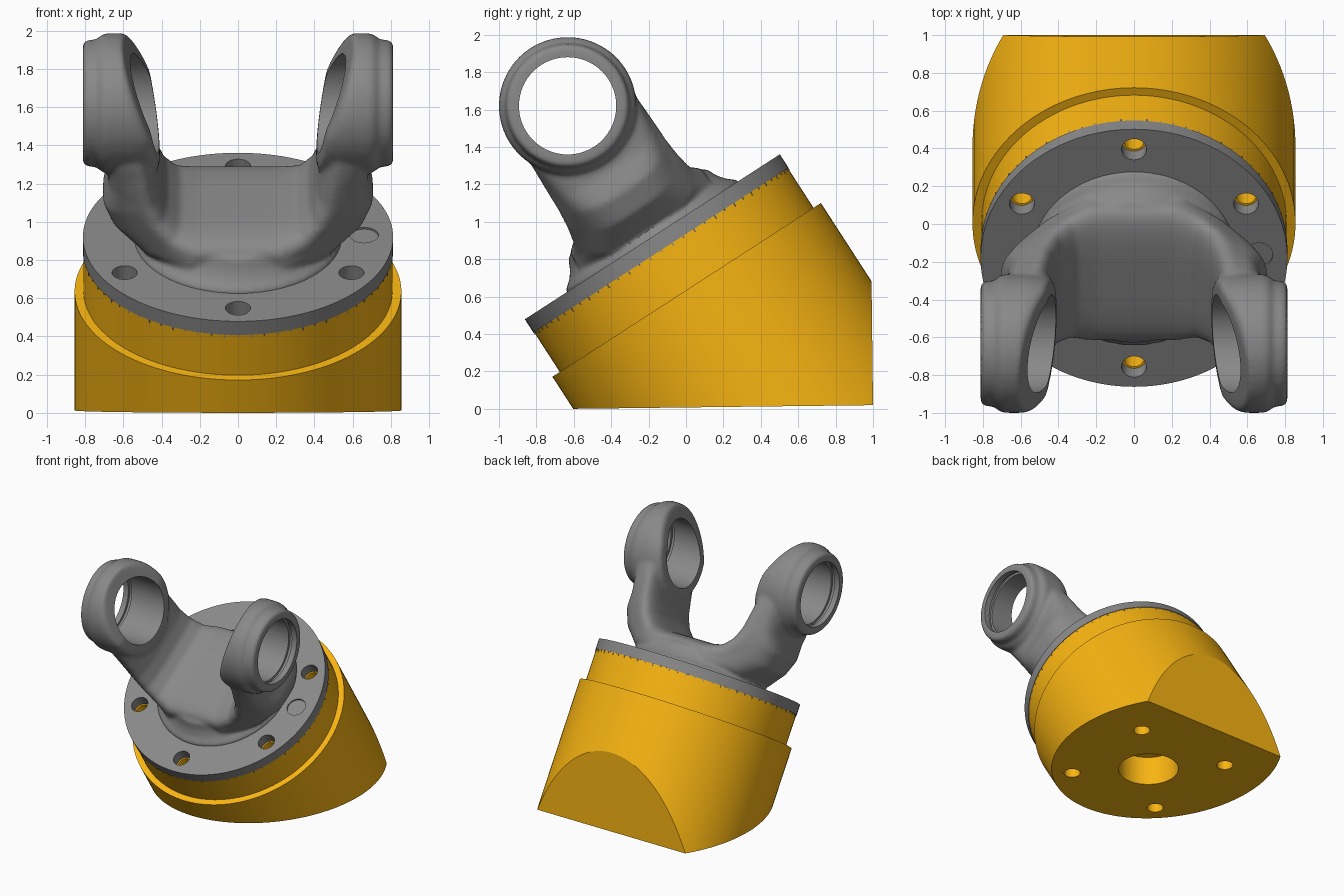
import bpy, bmesh
from math import sin, cos, pi, radians
from mathutils import Matrix

if "Cube" in bpy.data.objects:
    bpy.data.objects.remove(bpy.data.objects["Cube"])

T = Matrix.Translation
TILT = T((0, -0.18, 0.92)) @ Matrix.Rotation(radians(32.9), 4, 'X')   # joint axis frame
BASE = T((0, 1.0, 0.02)) @ Matrix.Rotation(radians(0.7), 4, 'X')      # bottom/back planes

yellow = bpy.data.materials.new("yellow_paint")
yellow.diffuse_color = (0.94, 0.46, 0.006, 1)
yellow.use_nodes = True
yellow.node_tree.nodes["Principled BSDF"].inputs["Base Color"].default_value = yellow.diffuse_color
grey = bpy.data.materials.new("dark_grey_steel")
grey.diffuse_color = (0.25, 0.25, 0.25, 1)
grey.use_nodes = True
grey.node_tree.nodes["Principled BSDF"].inputs["Base Color"].default_value = grey.diffuse_color


def add(name, bm, mat=None):
    bmesh.ops.recalc_face_normals(bm, faces=bm.faces)
    me = bpy.data.meshes.new(name)
    bm.to_mesh(me)
    bm.free()
    ob = bpy.data.objects.new(name, me)
    bpy.context.collection.objects.link(ob)
    if mat:
        me.materials.append(mat)
    return ob


def lathe(bm, profile, matrix, steps=96):
    """Revolve (radius, height) points about local z, then place with matrix."""
    part = bmesh.new()
    vs = [part.verts.new((r, 0, h)) for r, h in profile]
    es = [part.edges.new(p) for p in zip(vs, vs[1:])]
    bmesh.ops.spin(part, geom=vs + es, cent=(0, 0, 0), axis=(0, 0, 1),
                   angle=2 * pi, steps=steps)
    bmesh.ops.remove_doubles(part, verts=part.verts, dist=1e-5)
    bmesh.ops.transform(part, matrix=matrix, verts=part.verts)
    bmesh.ops.recalc_face_normals(part, faces=part.faces)
    me = bpy.data.meshes.new("tmp")
    part.to_mesh(me)
    part.free()
    bm.from_mesh(me)
    bpy.data.meshes.remove(me)


def drum(bm, r, z0, z1, matrix, steps=96):
    lathe(bm, [(0, z0), (r, z0), (r, z1), (0, z1)], matrix, steps)


def apply_mod(ob, kind, **props):
    m = ob.modifiers.new(kind, kind)
    for k, v in props.items():
        setattr(m, k, v)
    bpy.context.view_layer.objects.active = ob
    bpy.ops.object.modifier_apply(modifier=m.name)


def boolean(ob, bm, op='DIFFERENCE'):
    # cutter shares the target's material so cut faces keep its colour
    cutter = add("cutter", bm, ob.data.materials[0])
    cutter.hide_render = True
    apply_mod(ob, 'BOOLEAN', object=cutter, operation=op, solver='EXACT')
    bpy.data.objects.remove(cutter)


def smooth(ob, angle=25):
    bpy.ops.object.select_all(action='DESELECT')
    ob.select_set(True)
    bpy.context.view_layer.objects.active = ob
    bpy.ops.object.shade_smooth_by_angle(angle=radians(angle))


BOLTS = [TILT @ T((0.685 * cos(a), 0.685 * sin(a), 0))
         for a in (radians(30 + 60 * k) for k in range(6))]

# Yellow wedge housing: stepped drum trimmed by the floor and back planes
bm = bmesh.new()
lathe(bm, [(0, -0.085), (0.808, -0.085), (0.808, -0.338), (0.855, -0.338),
           (0.855, -2.2), (0, -2.2)], TILT, 128)
housing = add("housing", bm, yellow)
bm = bmesh.new()
bmesh.ops.create_cube(bm, size=4, matrix=BASE @ T((0, -2, 2)))
boolean(housing, bm, 'INTERSECT')

# Centre bore and mounting holes in the underside, bolt holes in the tilted face
bm = bmesh.new()
drum(bm, 0.24, -0.1, 0.25, BASE @ T((0, -0.82, 0)), 64)
for x in (-0.434, 0.434):
    for y in (-0.434, 0.434):
        drum(bm, 0.065, -0.1, 0.25, BASE @ T((x, y - 0.82, 0)), 32)
for b in BOLTS:
    drum(bm, 0.055, -0.3, 0, b, 32)
boolean(housing, bm)
smooth(housing)

# Grey flange with six bolt holes and a shallow round mark
bm = bmesh.new()
drum(bm, 0.812, -0.085, 0, TILT, 128)
flange = add("flange", bm, grey)
bm = bmesh.new()
for b in BOLTS:
    drum(bm, 0.066, -0.2, 0.1, b, 32)
drum(bm, 0.075, -0.012, 0.1, TILT @ T((0.66, 0.02, 0)), 32)
boolean(flange, bm)
smooth(flange)

# Fine graduation ticks around the flange's lower edge
bm = bmesh.new()
for k in range(72):
    h = 0.02 if k % 2 else 0.012
    bmesh.ops.create_cube(bm, size=1, matrix=TILT @ Matrix.Rotation(radians(5 * k), 4, 'Z')
                          @ T((0.808, 0, -0.085 - h / 2)) @ Matrix.Diagonal((0.006, 0.006, h, 1)))
add("graduation_ticks", bm, grey)

# Yoke stations: inner (x, height), outer (x, height), inner and outer half width
HALF = [((0.2, 0.23), (0.28, 0.0), 0.42, 0.42), ((0.30, 0.25), (0.50, 0.03), 0.42, 0.28),
        ((0.37, 0.32), (0.66, 0.16), 0.42, 0.20), ((0.41, 0.42), (0.71, 0.29), 0.40, 0.22),
        ((0.435, 0.54), (0.68, 0.42), 0.38, 0.27), ((0.45, 0.65), (0.69, 0.6), 0.355, 0.31),
        ((0.47, 0.84), (0.71, 0.84), 0.33, 0.33)]
stations = [((-i[0], i[1]), (-o[0], o[1]), b, c) for i, o, b, c in reversed(HALF)]
stations += [((0, 0.23), (0, 0.0), 0.42, 0.42)] + HALF


def spow(v):
    return (1 if v > 0 else -1) * abs(v) ** (2 / 3.4)


bm = bmesh.new()
N = 48
rings = []
for (ix, iz), (ox, oz), bi, bo in stations:
    ring = []
    for k in range(N):
        a = 2 * pi * (k + 0.5) / N
        t = 0.5 + spow(cos(a)) / 2
        ring.append(bm.verts.new((ix + t * (ox - ix), (bi + t * (bo - bi)) * spow(sin(a)),
                                  iz + t * (oz - iz))))
    rings.append(ring)
for r, s in zip(rings, rings[1:]):
    for k in range(N):
        bm.faces.new((r[k], r[(k + 1) % N], s[(k + 1) % N], s[k]))
bm.faces.new(rings[0])
bm.faces.new(rings[-1])

# Flared round foot
lathe(bm, [(0, -0.04), (0.545, -0.04), (0.545, 0.012), (0.50, 0.045),
           (0.465, 0.09), (0.44, 0.15), (0, 0.15)], Matrix())

# Bearing eyes, inner faces leaning outward towards the top
EYE = [(0, 0.46), (0.27, 0.46), (0.335, 0.465), (0.355, 0.49), (0.367, 0.56), (0.367, 0.69),
       (0.355, 0.72), (0.335, 0.735), (0.33, 0.79), (0.315, 0.812), (0, 0.812)]
SIDES = [T((0, 0, 0.834)) @ Matrix.Rotation(s * pi / 2, 4, 'Y') for s in (-1, 1)]
for m in SIDES:
    start = len(bm.verts)
    lathe(bm, EYE, m)
    bm.verts.ensure_lookup_table()
    for v in bm.verts[start:]:
        w = min(1, max(0, (0.6 - abs(v.co.x)) / 0.14))
        d = v.co.z - 0.834
        v.co.x += (1 if v.co.x > 0 else -1) * w * d * (0.4 if d > 0 else 0.18)
bmesh.ops.transform(bm, matrix=TILT, verts=bm.verts)
yoke = add("yoke", bm, grey)

# Blend into one forging
apply_mod(yoke, 'REMESH', mode='VOXEL', voxel_size=0.013)
apply_mod(yoke, 'SMOOTH', factor=0.5, iterations=12)

# Bearing bores with a retaining ring groove
bm = bmesh.new()
for m in SIDES:
    lathe(bm, [(0, 0.2), (0.26, 0.2), (0.26, 0.735), (0.28, 0.735), (0.28, 0.765),
               (0.26, 0.765), (0.26, 0.95), (0, 0.95)], TILT @ m)
boolean(yoke, bm)
smooth(yoke, 40)
